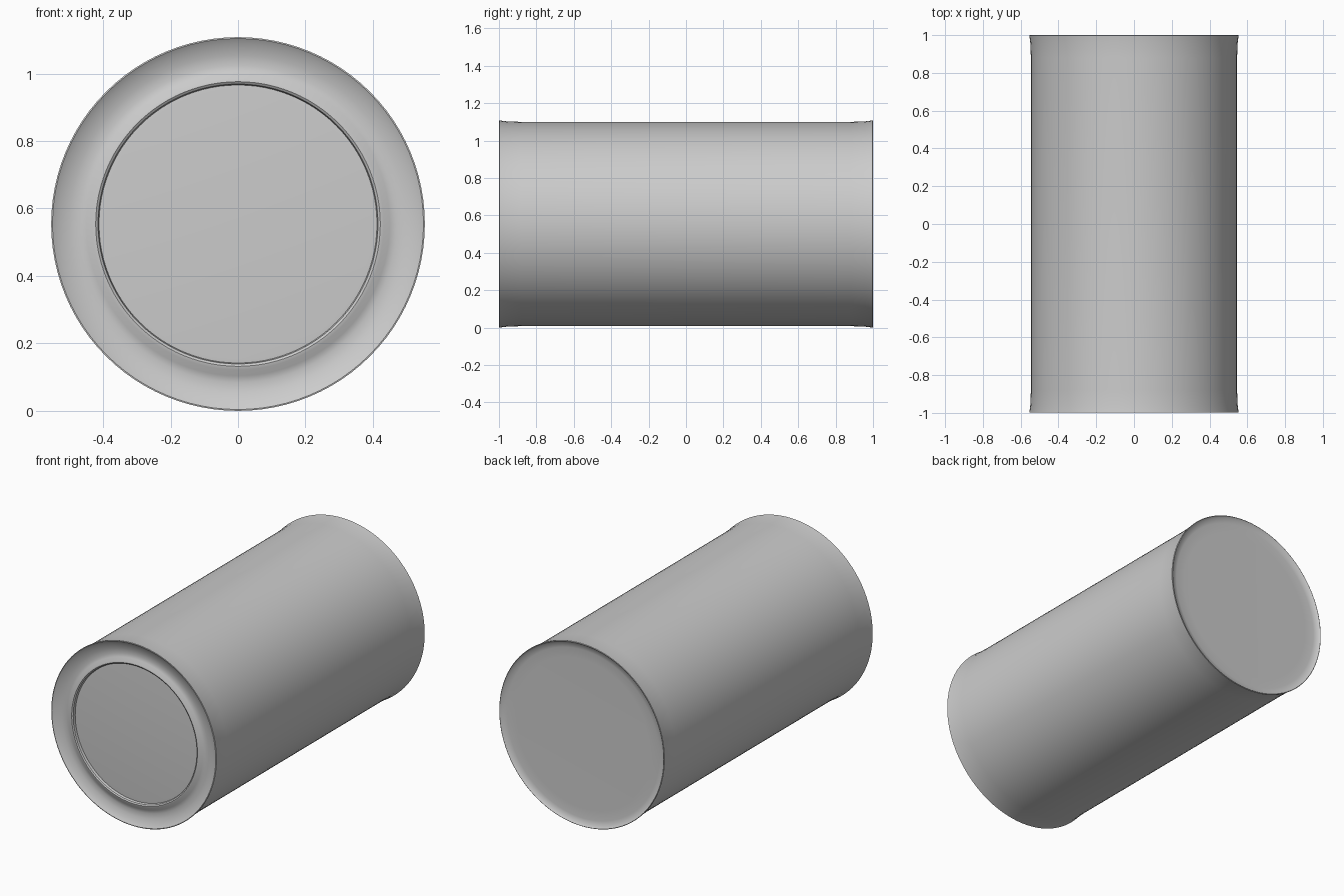
import bpy, bmesh, math

if "Cube" in bpy.data.objects:
    bpy.data.objects.remove(bpy.data.objects["Cube"])

SEGMENTS = 96
CENTRE_Z = 0.554

# Half-section of the can: (radius, y) from front centre to back centre
profile = [
    (0.0, -0.972), (0.40, -0.972), (0.412, -0.971),   # recessed front disc
    (0.415, -0.986), (0.422, -0.991), (0.432, -0.989),  # raised bead
    (0.45, -0.978), (0.47, -0.973), (0.50, -0.977),   # shallow groove
    (0.535, -0.989), (0.55, -0.999), (0.554, -0.998),  # front rim
    (0.549, -0.96), (0.546, -0.88), (0.546, 0.88),    # body wall
    (0.549, 0.96), (0.554, 0.998), (0.551, 1.0),      # back rim
    (0.54, 0.99), (0.51, 0.985), (0.45, 0.984),       # back cap, slightly dished
    (0.0, 0.984),
]


def lathe_y(name, points):
    """Spin a half-section around the y axis."""
    bm = bmesh.new()
    verts = [bm.verts.new((r, y, 0)) for r, y in points]
    edges = [bm.edges.new(pair) for pair in zip(verts, verts[1:])]
    bmesh.ops.spin(bm, geom=verts + edges, cent=(0, 0, 0), axis=(0, 1, 0),
                   angle=math.tau, steps=SEGMENTS, use_duplicate=False)
    bmesh.ops.remove_doubles(bm, verts=bm.verts[:], dist=1e-4)
    bmesh.ops.recalc_face_normals(bm, faces=bm.faces[:])
    mesh = bpy.data.meshes.new(name)
    bm.to_mesh(mesh)
    bm.free()
    obj = bpy.data.objects.new(name, mesh)
    bpy.context.collection.objects.link(obj)
    obj.location.z = CENTRE_Z
    return obj


can = lathe_y("can_body", profile)
bpy.context.view_layer.objects.active = can
can.select_set(True)
bpy.ops.object.shade_smooth_by_angle(angle=math.radians(35))
